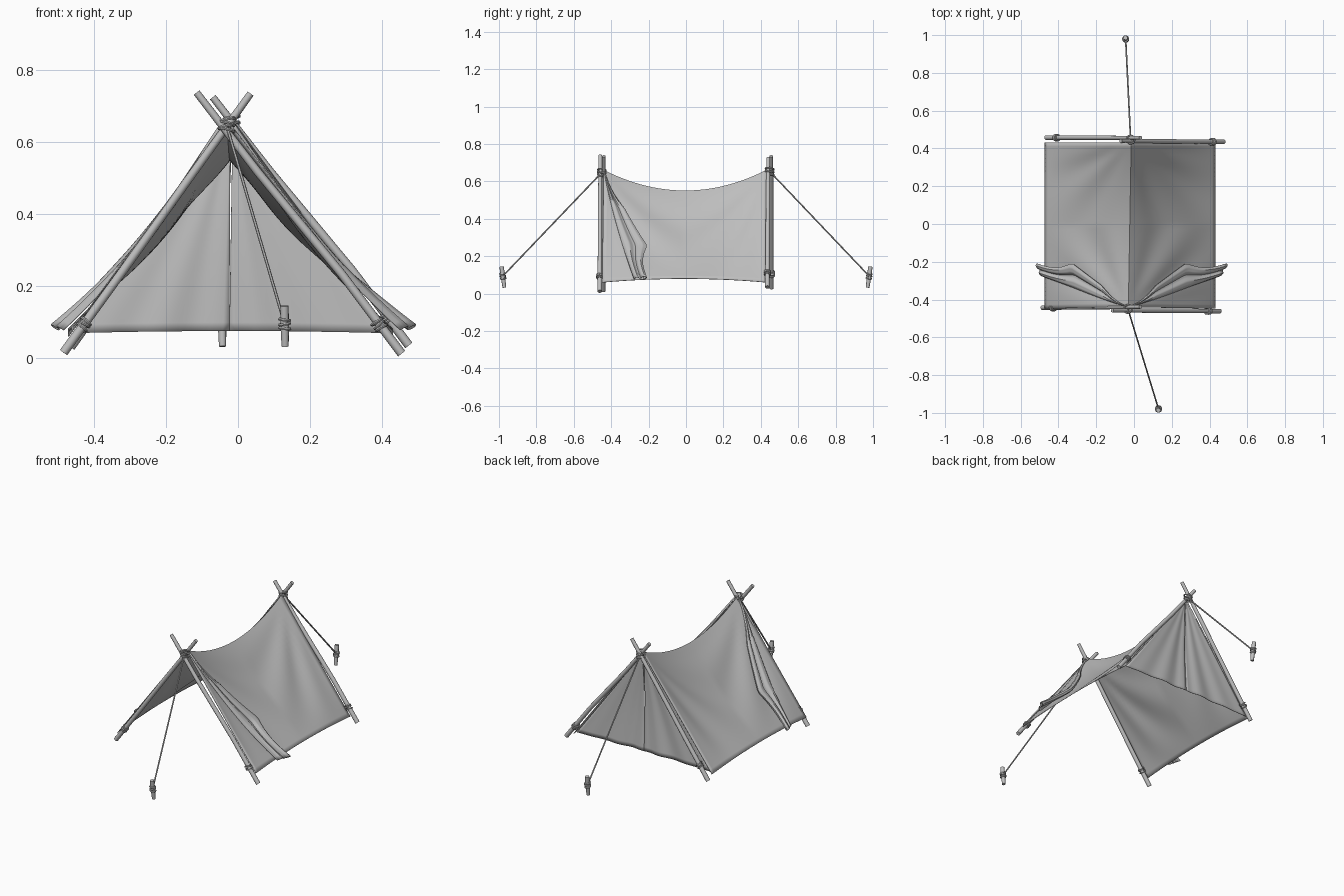
import bpy, bmesh
from math import sin, cos, pi, atan2, radians
from mathutils import Vector

cube = bpy.data.objects.get("Cube")
if cube:
    bpy.data.objects.remove(cube, do_unlink=True)

grey = bpy.data.materials.new("plain_grey")
grey.use_nodes = True
grey.diffuse_color = (0.52, 0.52, 0.52, 1)
grey.node_tree.nodes["Principled BSDF"].inputs["Base Color"].default_value = grey.diffuse_color
parts = []


def finish(name, bm):
    bmesh.ops.recalc_face_normals(bm, faces=bm.faces)
    mesh = bpy.data.meshes.new(name)
    bm.to_mesh(mesh)
    bm.free()
    mesh.materials.append(grey)
    obj = bpy.data.objects.new(name, mesh)
    bpy.context.collection.objects.link(obj)
    parts.append(obj)
    return obj


def skin(bm, rows, closed=False):
    """Bridge rows of points with quads."""
    vs = [[bm.verts.new(p) for p in row] for row in rows]
    n = len(vs[0])
    for a, b in zip(vs, vs[1:]):
        for i in range(n if closed else n - 1):
            j = (i + 1) % n
            bm.faces.new((a[i], a[j], b[j], b[i]))
    return vs


def tube(name, points, radii, sides=10):
    bm = bmesh.new()
    pts = [Vector(p) for p in points]
    axis = (pts[-1] - pts[0]).normalized()
    u = axis.orthogonal().normalized()
    w = axis.cross(u)
    rows = [[p + r * (cos(2 * pi * k / sides) * u + sin(2 * pi * k / sides) * w)
             for k in range(sides)] for p, r in zip(pts, radii)]
    vs = skin(bm, rows, True)
    bm.faces.new(vs[0])
    bm.faces.new(vs[-1])
    return finish(name, bm)


def lashing(name, centre, axis, radius, turns=3, pitch=0.010, tilt=0.15, cord=0.0045):
    """Stacked rope turns wound about an axis."""
    bm = bmesh.new()
    centre, axis = Vector(centre), Vector(axis).normalized()
    for i in range(turns):
        a = (axis + Vector((tilt * (-1) ** i, tilt * 0.5, 0))).normalized()
        u = a.orthogonal().normalized()
        w = a.cross(u)
        c = centre + axis * pitch * (i - (turns - 1) / 2)
        rows = []
        for k in range(19):
            d = cos(2 * pi * k / 18) * u + sin(2 * pi * k / 18) * w
            rows.append([c + d * (radius + cord * cos(q * pi / 3)) + a * cord * sin(q * pi / 3)
                         for q in range(6)])
        skin(bm, rows, True)
    bmesh.ops.remove_doubles(bm, verts=bm.verts, dist=0.0001)
    return finish(name, bm)


def sheet(name, func, nu, nv):
    bm = bmesh.new()
    skin(bm, [[func(i / nu, j / nv) for i in range(nu + 1)] for j in range(nv + 1)])
    obj = finish(name, bm)
    mod = obj.modifiers.new("cloth_thickness", "SOLIDIFY")
    mod.thickness = 0.003
    mod.offset = 0
    return obj


# Crossed poles: name, foot, top
poles = [
    ("front_right_pole", (-0.485, -0.443, 0.015), (0.035, -0.439, 0.735)),
    ("front_left_pole", (0.455, -0.461, 0.012), (-0.115, -0.458, 0.738)),
    ("back_right_pole", (-0.465, 0.457, 0.03), (0.035, 0.456, 0.735)),
    ("back_left_pole", (0.475, 0.435, 0.035), (-0.07, 0.440, 0.725)),
]
for name, foot, top in poles:
    a, b = Vector(foot), Vector(top)
    bow = Vector((0.004, 0, 0.004))
    tube(name, [a, a.lerp(b, 0.3) + bow, a.lerp(b, 0.7) - bow * 0.5, b],
         [0.0125, 0.012, 0.0115, 0.010])
    lashing(name + "_foot_lashing", a.lerp(b, 0.11), b - a, 0.0155)

# Lashings at the crossings, guy ropes and stakes
for end, apex, stake_x, side in (("front", (-0.032, -0.45, 0.648), 0.131, -1),
                                 ("back", (-0.018, 0.447, 0.654), -0.043, 1)):
    lashing(end + "_apex_lashing", apex, (0, 0, 1), 0.022, 4, 0.009, 0.25)
    low = Vector((stake_x, side * 0.971, 0.032))
    high = Vector((stake_x - 0.002, side * 0.986, 0.145))
    tube(end + "_stake", [low, low.lerp(high, 0.5), high], [0.010, 0.012, 0.0118])
    knot = low.lerp(high, 0.55)
    lashing(end + "_stake_lashing", knot, high - low, 0.014, 3, 0.012)
    tube(end + "_guy_rope", [apex, knot], [0.0043, 0.0043], 6)


# Roof surface: t runs front to back (-1..1), v runs from ridge to hem
def roof(s, t, v, lift=0.0):
    t = max(-1.0, min(1.0, t))
    ridge = Vector((-0.0225 + 0.0075 * t, -0.005 + 0.435 * t, 0.66 - 0.11 * (1 - t * t)))
    hem_x = 0.43 if s > 0 else -0.472
    hem = Vector((hem_x, -0.008 + 0.44 * t, 0.08 - 0.02 * t * t))
    normal = Vector((0.795 * s, 0, 0.606))
    fan = atan2(v, 1.02 - abs(t))
    inside = max(0, sin(pi * min(v, 1)))
    fold = 0.006 * sin(11 * fan + s) * inside * (1 - t ** 4)
    slack = -0.012 * inside * (1 - t * t)
    return ridge.lerp(hem, v) + normal * (fold + slack + lift)


sheet("roof_sheet", lambda u, v: roof(1 if v >= 0.5 else -1, 2 * u - 1, abs(2 * v - 1)), 40, 56)

# Loose pleats across a door flap: distance across, lift off the roof
profile = [(0, 0.003), (0.1, 0.016), (0.28, 0.022), (0.44, 0.012), (0.54, 0.011),
           (0.66, 0.026), (0.85, 0.03), (1, 0.022), (0.97, 0.012), (0.75, 0.006)]

for s, side in ((1, "left"), (-1, "right")):
    # Door flap pulled back over the roof
    def flap(u, v):
        k = u * (len(profile) - 1)
        i = min(int(k), len(profile) - 2)
        f = k - i
        across = profile[i][0] * (1 - f) + profile[i + 1][0] * f
        lift = profile[i][1] * (1 - f) + profile[i + 1][1] * f
        front = -0.436 + 0.165 * v ** 1.15
        rear = -0.425 + 0.22 * min(1, v / 0.65) - 0.022 * max(0, sin((v - 0.65) * 9))
        y = front + (rear - front) * across
        point = roof(s, (y + 0.005) / 0.435, 0.01 + 0.98 * v, lift * min(1, 0.3 + v) + 0.002)
        flare = max(0, (v - 0.65) / 0.35) ** 1.6 * (0.45 + 0.55 * across)
        return point + Vector((0.048 * s if s > 0 else -0.03, 0, -0.008)) * flare

    sheet(side + "_door_flap", flap, 36, 30)

    # Half of the closed back wall, leaving a narrow slit at the centre
    def wall(u, v):
        slit = -0.018 + s * 0.003 * (1 - v) - 0.006 * v
        corner = 0.415 if s > 0 else -0.458
        x = slit + (corner - slit) * v * u
        z = 0.65 - (0.575 + 0.006 * u * u) * v
        ripple = 0.008 * sin(15 * u + 2 * s) * v * (1 - u) * min(1, 6 * u)
        return Vector((x, 0.424 + ripple - 0.010 * sin(pi * v) * (1 - u), z))

    sheet(side + "_back_wall", wall, 24, 24)

# Smooth shading with crisp pole ends
bpy.ops.object.select_all(action="DESELECT")
for obj in parts:
    obj.select_set(True)
bpy.context.view_layer.objects.active = parts[0]
bpy.ops.object.shade_smooth_by_angle(angle=radians(45))
